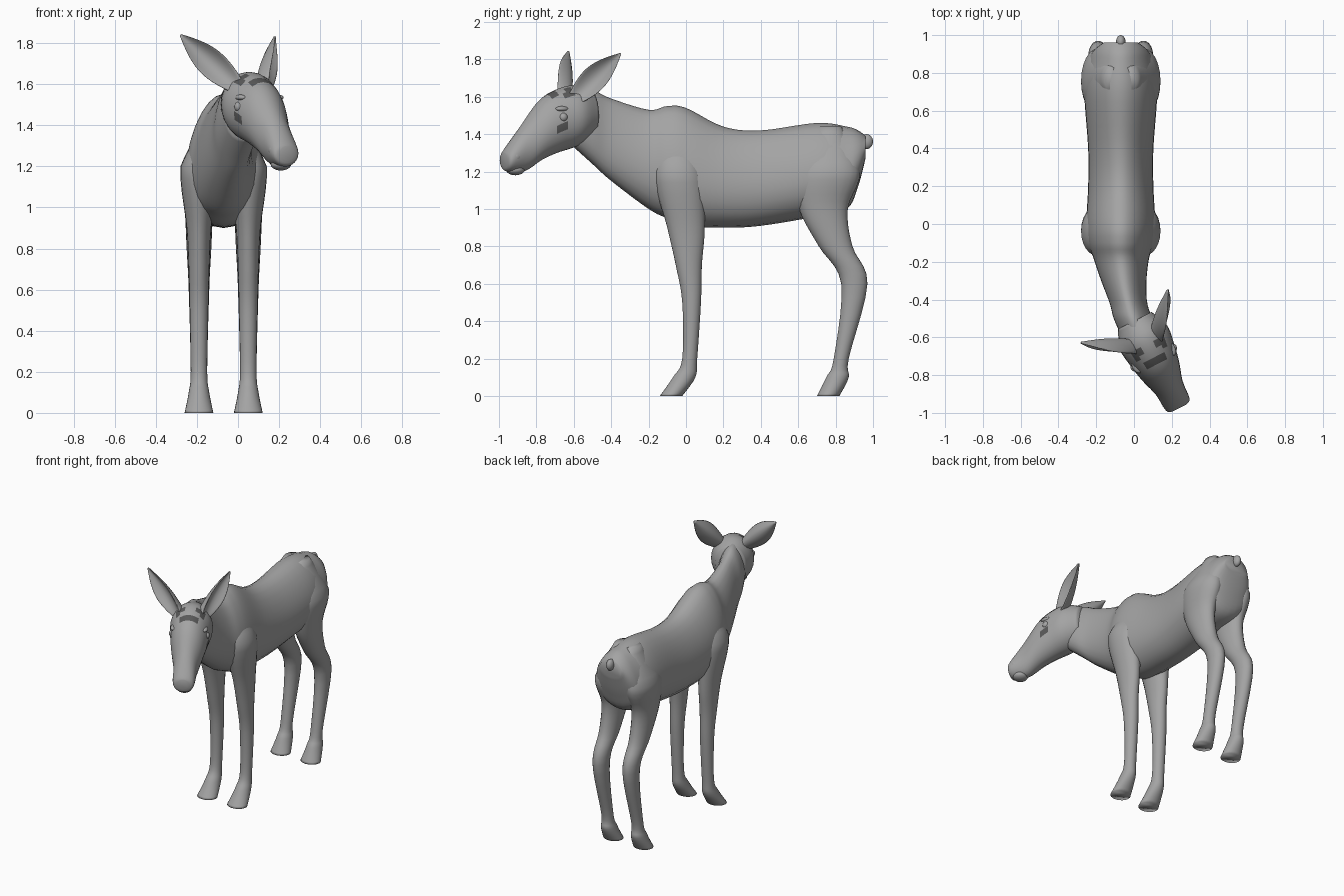
import bpy, bmesh
from math import sin, cos, pi, radians
from mathutils import Vector, Matrix

if "Cube" in bpy.data.objects:
    bpy.data.objects.remove(bpy.data.objects["Cube"])


def material(name, value):
    mat = bpy.data.materials.new(name)
    mat.use_nodes = True
    colour = (value, value, value, 1)
    mat.diffuse_color = colour
    mat.node_tree.nodes["Principled BSDF"].inputs["Base Color"].default_value = colour
    return mat


COAT = material("grey coat", 0.37)
MARKING = material("dark marking", 0.1)
SPINE_X = -0.07
SIDES = 24
STEPS = 5
ANGLES = [2 * pi * i / SIDES for i in range(SIDES)]
HEAD = Matrix.Translation((0.05, -0.6, 0)) @ Matrix.Rotation(radians(27), 4, 'Z')


def finish(name, bm):
    bmesh.ops.recalc_face_normals(bm, faces=bm.faces)
    for face in bm.faces:
        face.smooth = True
    mesh = bpy.data.meshes.new(name)
    bm.to_mesh(mesh)
    bm.free()
    mesh.materials.append(COAT)
    ob = bpy.data.objects.new(name, mesh)
    bpy.context.collection.objects.link(ob)
    return ob


def smooth_rows(rows):
    """Fill in between the key sections with a smooth curve through them."""
    rows = [Vector(row) for row in rows]
    last = len(rows) - 1
    result = []
    for i in range(last):
        start, end = rows[i], rows[i + 1]
        leave = (end - rows[max(i - 1, 0)]) / 2
        arrive = (rows[min(i + 2, last)] - start) / 2
        for step in range(STEPS):
            t = step / STEPS
            ease = t * t * (3 - 2 * t)
            result.append(start.lerp(end, ease) + leave * t * (1 - t) ** 2 - arrive * t * t * (1 - t))
    return result + [rows[last]]


def loft(name, rings):
    """Skin a tube through rings of points and close both ends."""
    bm = bmesh.new()
    loops = [[bm.verts.new(point) for point in ring] for ring in rings]
    for a, b in zip(loops, loops[1:]):
        for i in range(SIDES):
            bm.faces.new((a[i - 1], a[i], b[i], b[i - 1]))
    bm.faces.new(loops[0])
    bm.faces.new(loops[-1])
    return finish(name, bm)


def upright_ring(x, y, top, bottom, width, taper):
    middle, height = (top + bottom) / 2, (top - bottom) / 2
    return [Vector((x + width * sin(a) * (1 - taper * cos(a)), y, middle + height * cos(a)))
            for a in ANGLES]


def leg_ring(side, z, y, width, depth):
    # Legs lean in towards the spine above the elbow and stifle
    x = SPINE_X + side * (0.12 - 0.3 * max(0, z - 1.2))
    return [Vector((x + width * cos(a), y + depth * sin(a), z)) for a in ANGLES]


def ball(name, centre, size, frame):
    bm = bmesh.new()
    bmesh.ops.create_uvsphere(bm, u_segments=SIDES, v_segments=SIDES // 2, radius=1)
    bm.transform(frame @ Matrix.Translation(centre) @ Matrix.Diagonal(size).to_4x4())
    finish(name, bm)


def mark(ob, rule):
    """Darken the faces whose centre satisfies the rule in the head's frame."""
    ob.data.materials.append(MARKING)
    for face in ob.data.polygons:
        centre = HEAD.inverted() @ face.center
        face.material_index = int(rule(abs(centre.x), -centre.y, centre.z))


# Trunk and neck: y, top, bottom, half width; the neck bends to the left
trunk = [(0.96, 1.39, 1.27, 0.09), (0.92, 1.42, 1.12, 0.14), (0.86, 1.44, 1, 0.17),
         (0.7, 1.46, 0.96, 0.19), (0.4, 1.42, 0.91, 0.17), (0.2, 1.44, 0.9, 0.17),
         (0, 1.54, 0.91, 0.18), (-0.1, 1.55, 0.95, 0.17), (-0.2, 1.53, 1, 0.14),
         (-0.4, 1.59, 1.15, 0.1), (-0.5, 1.635, 1.24, 0.1), (-0.6, 1.64, 1.33, 0.09)]
loft("trunk_and_neck", [
    upright_ring(SPINE_X + 0.4 * max(0, -0.1 - y) ** 2, y, top, bottom, width, 0.2)
    for y, top, bottom, width in smooth_rows(trunk)])

# Legs: z, y, half width, half depth
legs = {
    "front_leg": [(1.45, -0.04, 0.02, 0.03), (1.2, -0.04, 0.09, 0.13), (0.9, 0, 0.06, 0.1),
                  (0.7, 0.015, 0.05, 0.07), (0.5, 0.03, 0.045, 0.05), (0.2, 0.02, 0.04, 0.04),
                  (0.1, -0.01, 0.05, 0.06), (0, -0.08, 0.07, 0.06)],
    "hind_leg": [(1.44, 0.77, 0.04, 0.06), (1.2, 0.76, 0.09, 0.17), (1, 0.735, 0.07, 0.13),
                 (0.8, 0.8, 0.06, 0.09), (0.6, 0.9, 0.05, 0.07), (0.2, 0.83, 0.04, 0.04),
                 (0.1, 0.81, 0.05, 0.06), (0, 0.76, 0.07, 0.06)],
}
for label, side in (("left", 1), ("right", -1)):
    for part, rows in legs.items():
        loft(f"{label}_{part}", [leg_ring(side, *row) for row in smooth_rows(rows)])

# Tail
ball("tail", (SPINE_X, 0.965, 1.36), (0.025, 0.035, 0.04), Matrix())

# Head: distance forward, top, bottom, half width
skull = [(-0.1, 1.63, 1.38, 0.1), (0, 1.66, 1.33, 0.14), (0.1, 1.64, 1.3, 0.13),
         (0.2, 1.58, 1.26, 0.11), (0.3, 1.46, 1.2, 0.08), (0.4, 1.33, 1.2, 0.07),
         (0.42, 1.3, 1.23, 0.04)]
head = loft("head", [
    [HEAD @ point for point in upright_ring(0, -forward, top, bottom, width, 0)]
    for forward, top, bottom, width in smooth_rows(skull)])

# Dark edging around the crown and a streak under each eye
mark(head, lambda across, forward, z:
     (z > 1.6 and 0.03 < forward < 0.15 and (across > 0.05 or forward > 0.12))
     or (1.42 < z < 1.45 and 0.07 < forward < 0.16))

# Lower lip, eyes, brows and nostrils
ball("lower_lip", (0, -0.35, 1.21), (0.05, 0.05, 0.03), HEAD)
for label, side in (("left", 1), ("right", -1)):
    ball(f"{label}_eye", (side * 0.11, -0.12, 1.49), (0.025, 0.025, 0.025), HEAD)
    ball(f"{label}_brow", (side * 0.1, -0.12, 1.535), (0.025, 0.04, 0.015), HEAD)
    ball(f"{label}_nostril", (side * 0.05, -0.37, 1.28), (0.025, 0.03, 0.03), HEAD)

# Cupped leaf-shaped ears, opening outwards and forwards
for label, side, tip in (("left", 1, (0.18, -0.35, 1.83)), ("right", -1, (-0.28, -0.63, 1.84))):
    base = HEAD @ Vector((side * 0.075, -0.03, 1.59))
    axis = Vector(tip) - base
    outward = Vector((axis.y, -axis.x, 0)).normalized() * side
    across = axis.cross(outward).normalized()
    rings = []
    for step in range(SIDES + 1):
        t = step / SIDES
        width = 0.035 * (1 - t) + 0.045 * sin(pi * t) + 0.005
        thick = 0.03 * (1 - t) ** 2 + 0.005
        rings.append([
            base + axis * t + across * width * cos(a)
            + outward * (thick * sin(a) + width * (cos(a) ** 2 - 0.5) * 0.8) for a in ANGLES])
    loft(f"{label}_ear", rings)
